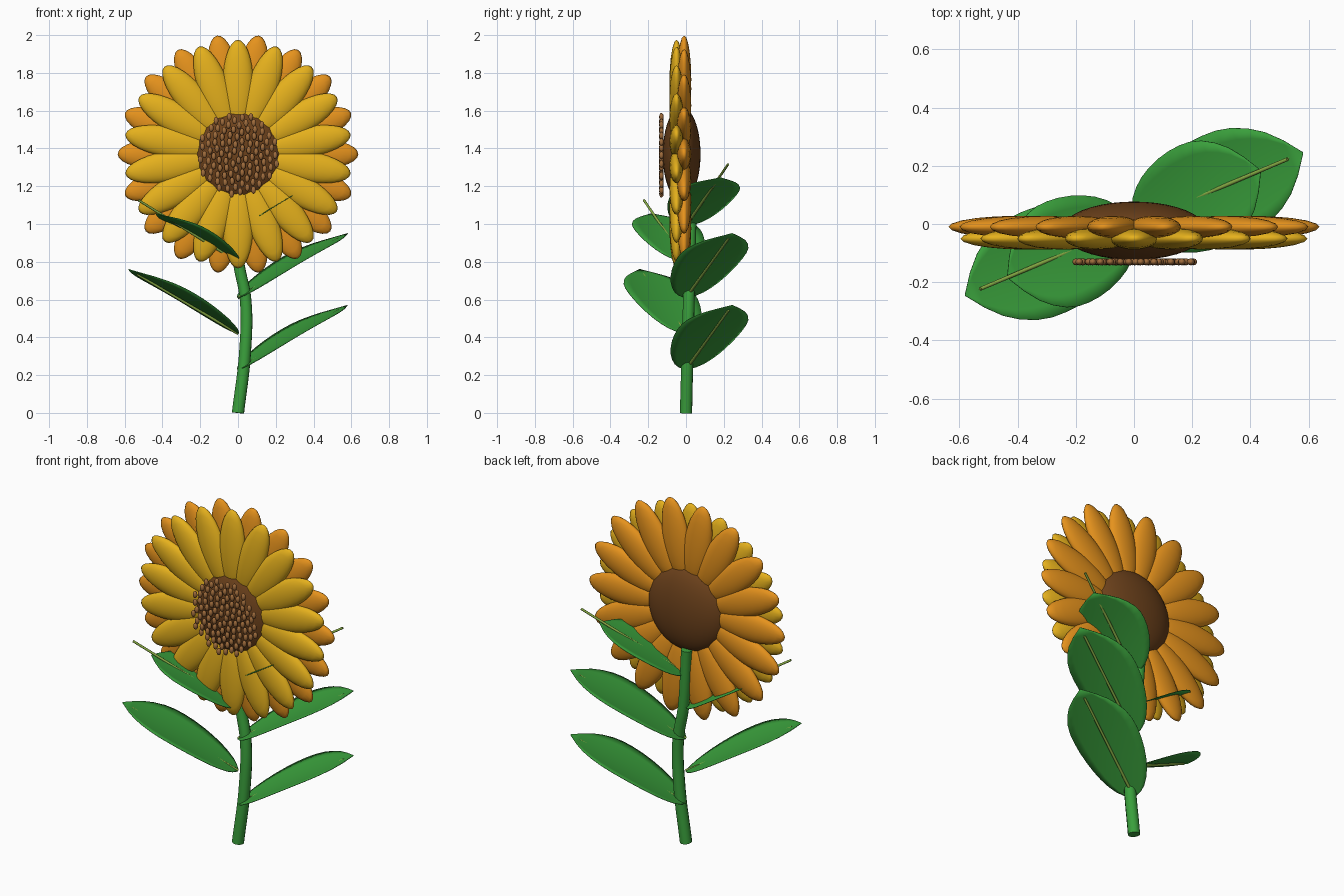
import bpy, bmesh
from math import pi, sin, cos, sqrt, radians
from mathutils import Matrix, Vector

if "Cube" in bpy.data.objects:
    bpy.data.objects.remove(bpy.data.objects["Cube"], do_unlink=True)


def material(name, rgb):
    m = bpy.data.materials.new(name)
    m.use_nodes = True
    m.diffuse_color = (*rgb, 1)
    m.node_tree.nodes["Principled BSDF"].inputs["Base Color"].default_value = (*rgb, 1)
    return m


YELLOW = material("golden yellow", (0.79, 0.44, 0.012))
ORANGE = material("warm orange", (0.79, 0.29, 0.012))
BROWN = material("dark brown", (0.15, 0.053, 0.011))
SEED = material("seed brown", (0.35, 0.15, 0.045))
GREEN = material("leaf green", (0.042, 0.35, 0.045))
VEIN = material("pale green", (0.25, 0.42, 0.06))

CENTRE = Vector((0, 0, 1.37))


def add_object(name, bm, mat):
    """Turn a bmesh into a smooth object of one colour."""
    mesh = bpy.data.meshes.new(name)
    bm.to_mesh(mesh)
    bm.free()
    mesh.materials.append(mat)
    mesh.shade_smooth()
    ob = bpy.data.objects.new(name, mesh)
    bpy.context.collection.objects.link(ob)
    return ob


def ellipsoids(name, matrices, mat, segments, rings):
    bm = bmesh.new()
    for m in matrices:
        bmesh.ops.create_uvsphere(bm, u_segments=segments, v_segments=rings,
                                  radius=1, matrix=m)
    return add_object(name, bm, mat)


def tube(name, points, radius, mat, end_scale):
    """Smooth capped tube through a few points."""
    cu = bpy.data.curves.new(name, "CURVE")
    cu.dimensions = "3D"
    cu.bevel_depth = radius
    cu.bevel_resolution = 4
    cu.use_fill_caps = True
    sp = cu.splines.new("BEZIER")
    sp.bezier_points.add(len(points) - 1)
    for i, (bp, p) in enumerate(zip(sp.bezier_points, points)):
        bp.co = p
        bp.handle_left_type = bp.handle_right_type = "AUTO"
        bp.radius = 1 + (end_scale - 1) * i / (len(points) - 1)
    cu.materials.append(mat)
    ob = bpy.data.objects.new(name, cu)
    bpy.context.collection.objects.link(ob)
    return ob


# Petals: two rings of flattened ellipsoids, half a step apart
PETALS = 18


def petal_ring(name, mat, y, mid, half_length, half_width, offset):
    mats = []
    for i in range(PETALS):
        turn = Matrix.Rotation(2 * pi * (i + offset) / PETALS, 4, "Y")
        mats.append(Matrix.Translation(CENTRE + Vector((0, y, 0))) @ turn
                    @ Matrix.Translation((mid, 0, 0))
                    @ Matrix.Diagonal((half_length, 0.038, half_width, 1)))
    ellipsoids(name, mats, mat, 20, 14)


petal_ring("back_petals", ORANGE, -0.01, 0.4, 0.237, 0.083, 0)
petal_ring("front_petals", YELLOW, -0.05, 0.37, 0.235, 0.081, 0.5)

# Flower disc
ellipsoids("flower_disc", [Matrix.Translation(CENTRE + Vector((0, -0.023, 0)))
                           @ Matrix.Diagonal((0.25, 0.1, 0.25, 1))], BROWN, 40, 24)

# Seeds in a golden-angle spiral
SEEDS = 105
seed_mats = []
for i in range(SEEDS):
    r, a = 0.213 * sqrt((i + 0.5) / SEEDS), i * radians(137.508)
    seed_mats.append(Matrix.Translation(CENTRE + Vector((r * cos(a), -0.13, r * sin(a))))
                     @ Matrix.Diagonal((0.013, 0.012, 0.02, 1)))
ellipsoids("seeds", seed_mats, SEED, 10, 8)

# Stem
tube("stem", [(0, 0, 0), (0.038, 0.008, 0.33), (0.04, 0.015, 0.6),
              (0.003, 0.02, 0.8), (-0.025, 0.03, 1.15)], 0.033, GREEN, 0.9)

# Leaves: gently cupped blades with a rounded base and a pointed tip
OUTLINE = [(0, 0.01), (0.03, 0.05), (0.07, 0.083), (0.13, 0.113), (0.2, 0.138),
           (0.28, 0.158), (0.37, 0.174), (0.46, 0.184), (0.55, 0.188),
           (0.63, 0.186), (0.71, 0.174), (0.79, 0.149), (0.86, 0.116),
           (0.93, 0.066), (1, 0.002)]
TIP = Vector((0.58, 0.245, 0.34))
ACROSS = 8


def leaf(name, side, base_z, stretch):
    along = TIP.normalized()
    across = Vector((-TIP.y, TIP.x, 0)).normalized()
    frame = Matrix((along, across, along.cross(across))).transposed().to_4x4()
    turn = Matrix.Rotation(0 if side > 0 else pi, 4, "Z")
    place = Matrix.Translation((0, 0, base_z)) @ turn @ frame
    length = TIP.length

    bm = bmesh.new()
    rows = []
    for t, w in OUTLINE:
        row = []
        for j in range(ACROSS + 1):
            y = w * (2 * j / ACROSS - 1)
            row.append(bm.verts.new((t * length * stretch, y,
                                     0.012 * sin(pi * t) + 0.5 * y * y)))
        rows.append(row)
    for a, b in zip(rows, rows[1:]):
        for j in range(ACROSS):
            bm.faces.new((a[j], b[j], b[j + 1], a[j + 1]))
    blade = add_object(name, bm, GREEN)
    blade.matrix_world = place
    solid = blade.modifiers.new("thickness", "SOLIDIFY")
    solid.thickness = 0.003
    solid.offset = 0

    # The vein runs on past the tip of the shorter leaves
    lift = 0.06 * (1 - stretch)
    vein = tube(name + "_vein", [(0, 0, 0), (0.92 * length, 0, lift)], 0.008, VEIN, 0.8)
    vein.matrix_world = place


leaf("lower_left_leaf", 1, 0.23, 1)
leaf("lower_right_leaf", -1, 0.42, 1)
leaf("middle_left_leaf", 1, 0.61, 1)
leaf("upper_right_leaf", -1, 0.8, 0.75)
leaf("upper_left_leaf", 1, 0.99, 0.75)
